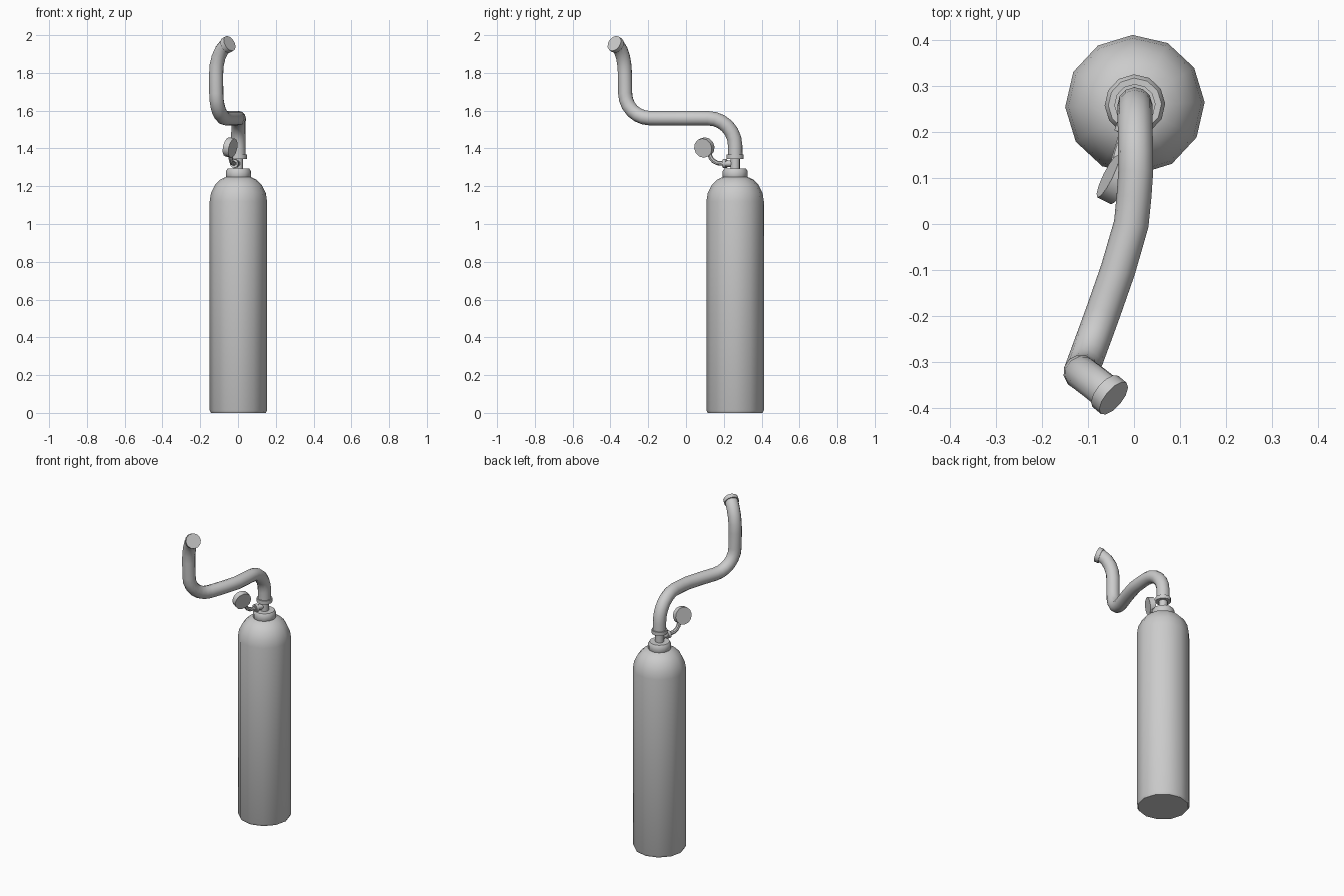
import bpy, bmesh, math
from mathutils import Vector

if "Cube" in bpy.data.objects:
    bpy.data.objects.remove(bpy.data.objects["Cube"])

TAU = 2 * math.pi


def sweep(name, points, radii, sides=12, start=(1, 0.035, 0)):
    """Capped round skin along a path; radii is a number or one per point."""
    pts = [Vector(p) for p in points]
    if not isinstance(radii, (list, tuple)):
        radii = [radii] * len(pts)
    bm = bmesh.new()
    rings, u = [], Vector(start)
    for i, p in enumerate(pts):
        t = Vector()
        if i > 0:
            t += (p - pts[i - 1]).normalized()
        if i < len(pts) - 1:
            t += (pts[i + 1] - p).normalized()
        t.normalize()
        u = (u - t * u.dot(t)).normalized()
        v = t.cross(u)
        rings.append([bm.verts.new(p + radii[i] * (math.cos(TAU * k / sides) * u
                                                   + math.sin(TAU * k / sides) * v))
                      for k in range(sides)])
    for a, b in zip(rings, rings[1:]):
        for k in range(sides):
            n = (k + 1) % sides
            bm.faces.new((a[k], a[n], b[n], b[k]))
    bm.faces.new(rings[0][::-1])
    bm.faces.new(rings[-1])
    bmesh.ops.recalc_face_normals(bm, faces=bm.faces)
    mesh = bpy.data.meshes.new(name)
    bm.to_mesh(mesh)
    bm.free()
    ob = bpy.data.objects.new(name, mesh)
    bpy.context.collection.objects.link(ob)
    bpy.ops.object.select_all(action='DESELECT')
    ob.select_set(True)
    bpy.context.view_layer.objects.active = ob
    bpy.ops.object.shade_smooth_by_angle(angle=math.radians(40))
    return ob


def upright(name, profile):
    """Turned part on the tank axis from (radius, z) pairs."""
    return sweep(name, [(0.002, 0.26, z) for r, z in profile], [r for r, z in profile])


# Tank, neck collar, valve stem and hose ring
upright("tank", [(0.145, 0), (0.152, 0.014), (0.152, 1.12), (0.145, 1.165),
                 (0.124, 1.207), (0.096, 1.235), (0.06, 1.252)])
upright("neck_collar", [(0.06, 1.24), (0.066, 1.25), (0.066, 1.28), (0.058, 1.293)])
upright("valve_stem", [(0.025, 1.28), (0.025, 1.36)])
upright("hose_ring", [(0.045, 1.345), (0.045, 1.368)])

# Breathing hose: two quarter bends, then a turn to the mouth end
X_AT_Y = [(0.26, 0.002), (0.1, 0.004), (0, -0.006), (-0.1, -0.035),
          (-0.2, -0.07), (-0.322, -0.115)]


def hose_x(y):
    for (y0, x0), (y1, x1) in zip(X_AT_Y, X_AT_Y[1:]):
        if y >= y1 - 1e-6:
            return x0 + (x1 - x0) * (y0 - y) / (y0 - y1)
    return X_AT_Y[-1][1]


yz = [(0.26, 1.355)]
for i in range(7):
    a = i * math.pi / 12
    yz.append((0.115 + 0.145 * math.cos(a), 1.415 + 0.145 * math.sin(a)))
yz += [(0.06, 1.56), (0, 1.56), (-0.05, 1.56), (-0.1, 1.56), (-0.15, 1.56)]
for i in range(7):
    a = i * math.pi / 12
    yz.append((-0.19 - 0.132 * math.sin(a), 1.692 - 0.132 * math.cos(a)))
path = [(hose_x(y), y, z) for y, z in yz]
path += [(-0.116, -0.323, 1.79), (-0.113, -0.326, 1.84), (-0.103, -0.333, 1.883),
         (-0.087, -0.345, 1.918), (-0.068, -0.36, 1.942)]
tip = Vector(path[-1])
aim = Vector((0.70, -0.58, 0.42)).normalized()
path.append(tip + aim * 0.025)
sweep("hose", path, 0.038)
sweep("mouth_ring", [tip + aim * 0.008, tip + aim * 0.034], 0.044, start=(0, 0, 1))

# Gauge outlet, flange and thin bent pipe
sweep("gauge_outlet", [(0.002, 0.26, 1.32), (-0.022, 0.195, 1.32)], 0.017)
sweep("outlet_flange", [(-0.015, 0.215, 1.32), (-0.021, 0.197, 1.32)], 0.023)
sweep("gauge_pipe", [(-0.02, 0.2, 1.32), (-0.03, 0.165, 1.323), (-0.036, 0.145, 1.334),
                     (-0.039, 0.132, 1.35), (-0.04, 0.122, 1.375)], 0.012, sides=8)

# Round pressure gauge
mid = Vector((-0.042, 0.097, 1.405))
axis = Vector((0.87, -0.43, -0.2)).normalized()
sweep("gauge", [mid - axis * 0.017, mid + axis * 0.017], 0.052, start=(0, 0, 1))
